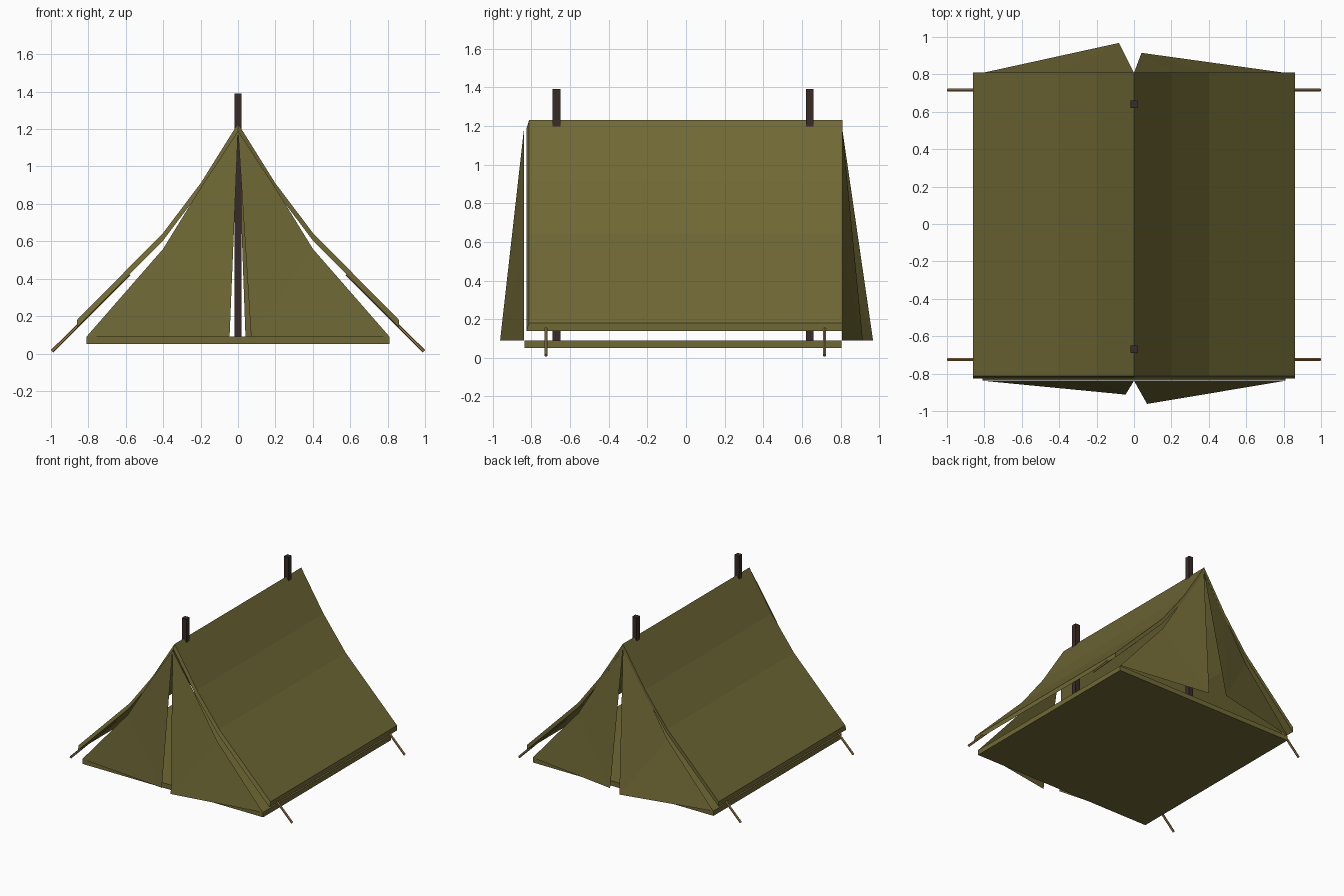
import bpy
from mathutils import Vector

if "Cube" in bpy.data.objects:
    bpy.data.objects.remove(bpy.data.objects["Cube"])


def material(name, rgb):
    m = bpy.data.materials.new(name)
    m.diffuse_color = (*rgb, 1)
    m.use_nodes = True
    m.node_tree.nodes["Principled BSDF"].inputs["Base Color"].default_value = m.diffuse_color
    return m


CANVAS = material("olive_canvas", (0.16, 0.138, 0.036))
WOOD = material("dark_wood", (0.04, 0.024, 0.02))
PEG = material("light_wood", (0.32, 0.19, 0.06))


def mesh_object(name, verts, faces, mat):
    me = bpy.data.meshes.new(name)
    me.from_pydata(verts, [], faces)
    ob = bpy.data.objects.new(name, me)
    bpy.context.collection.objects.link(ob)
    me.materials.append(mat)
    return ob


def box(name, lo, hi, mat):
    lo, hi = Vector(lo), Vector(hi)
    bpy.ops.mesh.primitive_cube_add(size=1, location=(lo + hi) / 2)
    ob = bpy.context.object
    ob.name = name
    ob.scale = hi - lo
    ob.data.materials.append(mat)


# Sagging roof sheet, extruded from front to back
half = [(0.2, 0.91), (0.4, 0.645), (0.86, 0.18)]
top = [(-x, z) for x, z in reversed(half)] + [(0, 1.23)] + half
n = len(top)
loop = top + [(x, z - 0.04) for x, z in reversed(top)]
k = len(loop)
front = [(x, -0.812 if i < n else -0.825, z) for i, (x, z) in enumerate(loop)]
back = [(x, 0.81, z) for x, z in loop]
faces = [(i, i + k, (i + 1) % k + k, (i + 1) % k) for i in range(k)]
for i in range(n - 1):
    q = (i, i + 1, k - 2 - i, k - 1 - i)
    faces += [q, tuple(v + k for v in reversed(q))]
mesh_object("roof_canvas", front + back, faces, CANVAS)

# Ground sheet
box("ground_sheet", (-0.81, -0.835, 0.05), (0.81, 0.805, 0.09), CANVAS)


# Door flaps: flat outer edge, inner lower corner swung outward
def flap(name, side, y_edge, inner_x, inner_y):
    edge = [(0, 1.19), (0.2, 0.885), (0.4, 0.56), (0.81, 0.09)]
    verts = [(side * inner_x, inner_y, 0.09)]
    verts += [(side * x, y_edge, z) for x, z in edge]
    tris = [(0, i, i + 1) for i in range(1, 4)]
    if side * y_edge < 0:
        tris = [t[::-1] for t in tris]
    mesh_object(name, verts, tris, CANVAS)


flap("front_left_flap", -1, -0.838, 0.045, -0.912)
flap("front_right_flap", 1, -0.838, 0.07, -0.962)
flap("back_left_flap", -1, 0.808, 0.08, 0.968)
flap("back_right_flap", 1, 0.808, 0.04, 0.915)

# Upright poles
for name, y in (("front_pole", -0.67), ("back_pole", 0.64)):
    box(name, (-0.02, y - 0.02, 0.08), (0.02, y + 0.02, 1.39), WOOD)

# Slanted pegs running under the roof to the ground
for sx, side in ((-1, "left"), (1, "right")):
    for y, end in ((-0.725, "front"), (0.717, "back")):
        a, b = Vector((sx * 0.58, y, 0.425)), Vector((sx * 0.994, y, 0.012))
        bpy.ops.mesh.primitive_cylinder_add(vertices=6, radius=0.009, depth=(b - a).length, location=(a + b) / 2)
        ob = bpy.context.object
        ob.name = f"{end}_{side}_peg"
        ob.rotation_euler = (b - a).to_track_quat("Z", "Y").to_euler()
        ob.data.materials.append(PEG)
